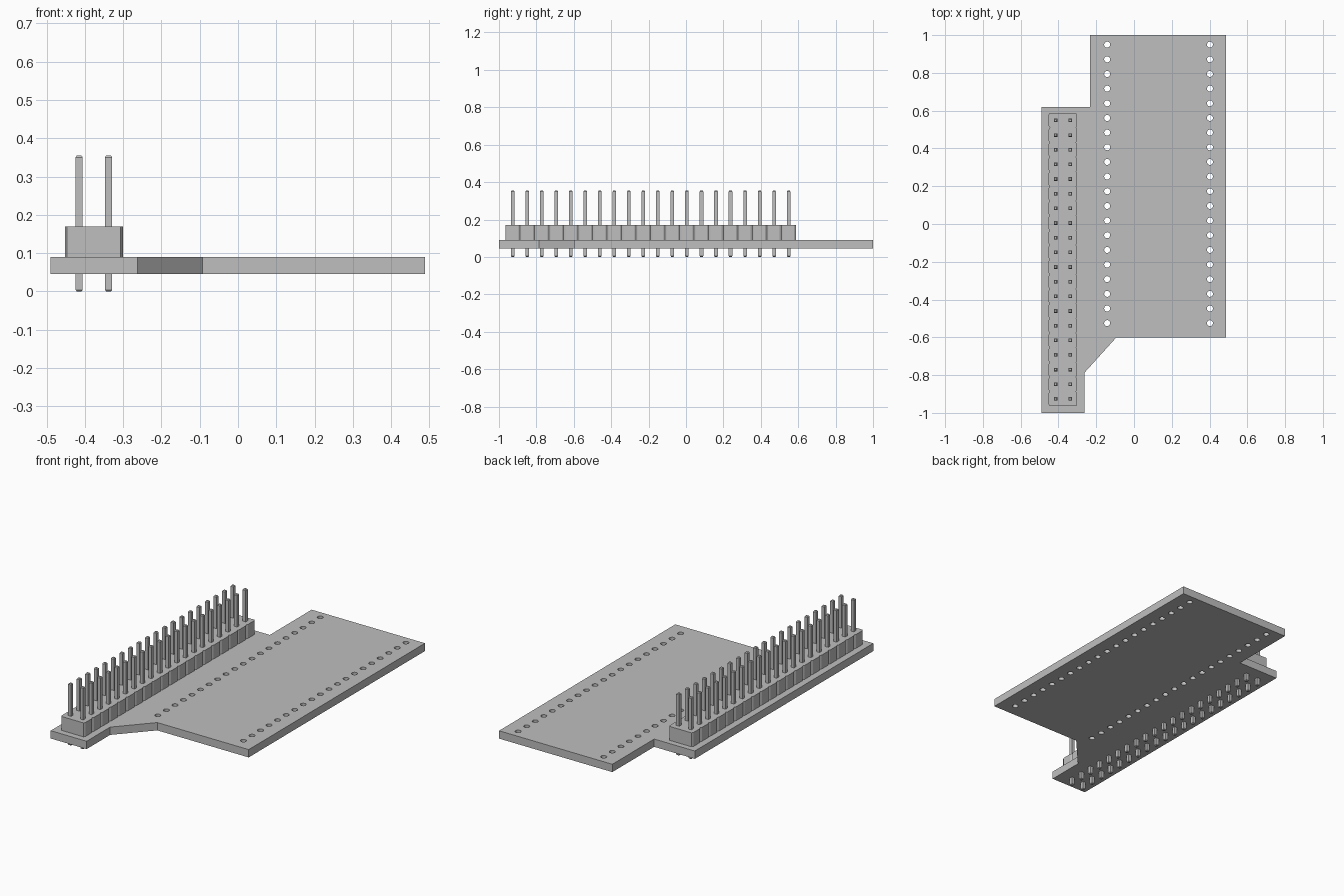
import bpy, bmesh, math
from mathutils import Matrix

cube = bpy.data.objects.get("Cube")
if cube:
    bpy.data.objects.remove(cube, do_unlink=True)

COUNT = 20
PITCH = 0.0776
PIN_X = (-0.415, -0.338)
PIN_Y = -0.926
HOLE_X = (-0.142, 0.402)
HOLE_Y = -0.525

grey = bpy.data.materials.new("plain grey")
grey.use_nodes = True
grey.diffuse_color = (0.52, 0.52, 0.52, 1)
grey.node_tree.nodes["Principled BSDF"].inputs["Base Color"].default_value = grey.diffuse_color


def plate(name, loops, z0, z1):
    """Fill closed outlines (inner ones become holes) and give them thickness."""
    curve = bpy.data.curves.new(name, "CURVE")
    curve.dimensions = "2D"
    curve.fill_mode = "BOTH"
    curve.extrude = (z1 - z0) / 2
    for loop in loops:
        spline = curve.splines.new("POLY")
        spline.points.add(len(loop) - 1)
        for point, (x, y) in zip(spline.points, loop):
            point.co = (x, y, 0, 1)
        spline.use_cyclic_u = True
        spline.use_smooth = False
    curve.materials.append(grey)
    obj = bpy.data.objects.new(name, curve)
    obj.location.z = (z0 + z1) / 2
    bpy.context.collection.objects.link(obj)
    bpy.ops.object.select_all(action="DESELECT")
    obj.select_set(True)
    bpy.context.view_layer.objects.active = obj
    bpy.ops.object.convert(target="MESH")
    return obj


def circle(cx, cy, r, sides=20):
    angles = [2 * math.pi * i / sides for i in range(sides)]
    return [(cx + r * math.cos(a), cy + r * math.sin(a)) for a in angles]


# Board with two rows of through holes
outline = [(-0.49, -1), (-0.262, -1), (-0.262, -0.787), (-0.093, -0.6), (0.488, -0.6),
           (0.488, 1), (-0.232, 1), (-0.232, 0.62), (-0.49, 0.62)]
holes = [circle(x, HOLE_Y + i * PITCH, 0.016) for x in HOLE_X for i in range(COUNT)]
plate("circuit_board", [outline] + holes, 0.045, 0.09)

# Header housing: a strip of segments with a small notch between each pair
mid = sum(PIN_X) / 2
half, notch, run = 0.0755, 0.006, 0.009
side = []
for i in range(COUNT):
    y0 = PIN_Y + (i - 0.5) * PITCH
    y1 = y0 + PITCH
    side += [(half - notch, y0), (half, y0 + run), (half, y1 - run)]
side.append((half - notch, y1))
housing = [(mid + x, y) for x, y in side] + [(mid - x, y) for x, y in reversed(side)]
plate("header_housing", [housing], 0.09, 0.17)

# Square pins with tapered tips
bm = bmesh.new()
root2 = math.sqrt(2)
for x in PIN_X:
    for i in range(COUNT):
        y = PIN_Y + i * PITCH
        for r0, r1, z0, z1 in ((0.006, 0.0095, 0, 0.004),
                               (0.0095, 0.0095, 0.004, 0.35),
                               (0.0095, 0.006, 0.35, 0.355)):
            place = Matrix.Translation((x, y, (z0 + z1) / 2)) @ Matrix.Rotation(math.pi / 4, 4, "Z")
            bmesh.ops.create_cone(bm, cap_ends=(r0 != r1), segments=4, radius1=r0 * root2,
                                  radius2=r1 * root2, depth=z1 - z0, matrix=place)
# Join the three pieces of each pin and drop the hidden inner caps
inner = [f for f in bm.faces if abs(f.normal.z) > 0.99
         and 0.002 < f.calc_center_median().z < 0.352]
bmesh.ops.delete(bm, geom=inner, context="FACES_ONLY")
bmesh.ops.remove_doubles(bm, verts=bm.verts, dist=0.0005)
bmesh.ops.recalc_face_normals(bm, faces=bm.faces)
mesh = bpy.data.meshes.new("header_pins")
bm.to_mesh(mesh)
bm.free()
mesh.materials.append(grey)
bpy.context.collection.objects.link(bpy.data.objects.new("header_pins", mesh))
